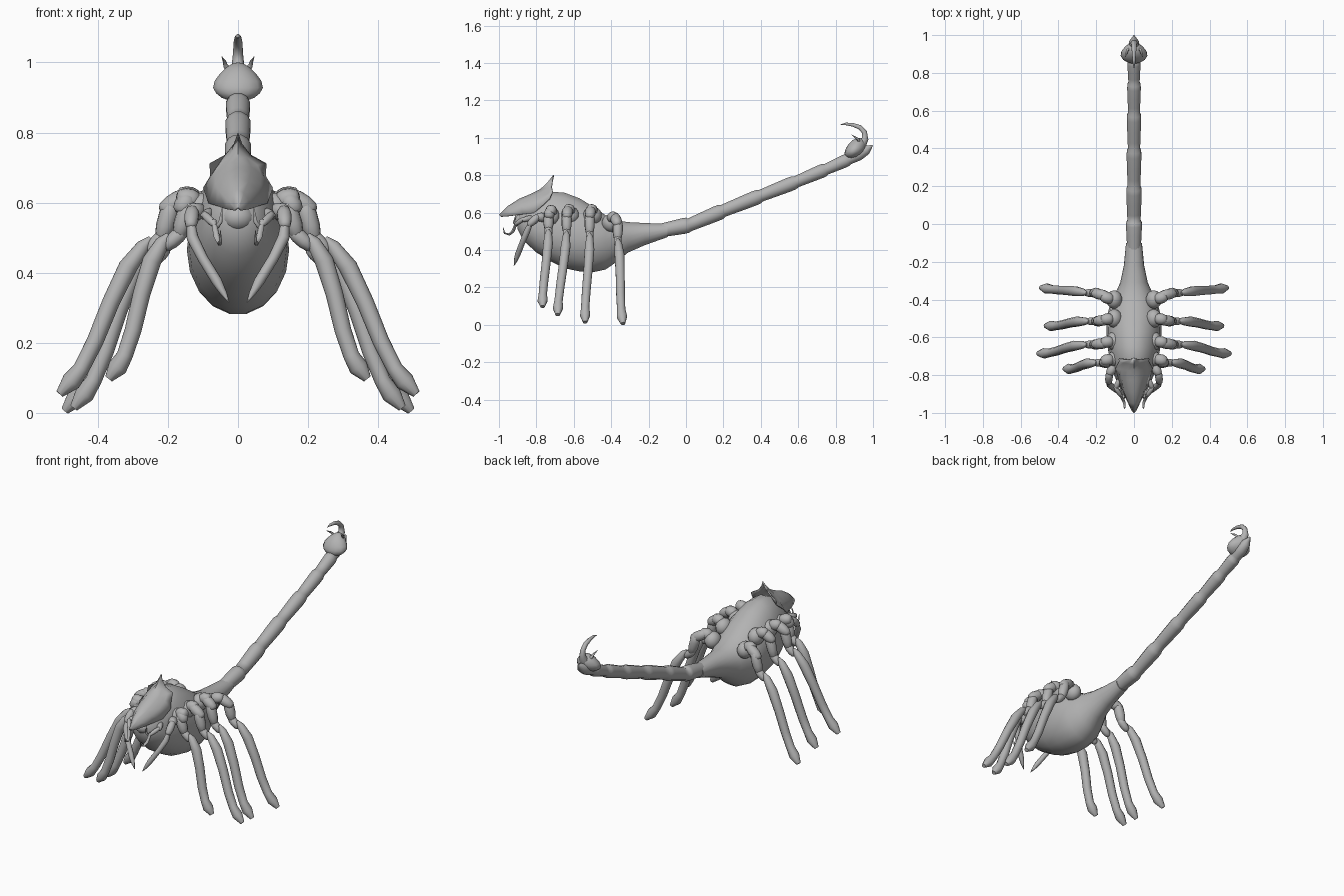
import bpy, bmesh, math
from mathutils import Vector

if "Cube" in bpy.data.objects:
    bpy.data.objects.remove(bpy.data.objects["Cube"])

shell = bpy.data.materials.new("grey shell")
shell.diffuse_color = (0.45, 0.45, 0.45, 1)
shell.use_nodes = True
shell.node_tree.nodes["Principled BSDF"].inputs["Base Color"].default_value = shell.diffuse_color


def finish(name, bm, mirror=False, angle=60, thick=0):
    bmesh.ops.recalc_face_normals(bm, faces=bm.faces)
    me = bpy.data.meshes.new(name)
    bm.to_mesh(me)
    bm.free()
    me.materials.append(shell)
    ob = bpy.data.objects.new(name, me)
    bpy.context.collection.objects.link(ob)
    bpy.ops.object.select_all(action='DESELECT')
    ob.select_set(True)
    bpy.context.view_layer.objects.active = ob
    bpy.ops.object.shade_smooth_by_angle(angle=math.radians(angle))
    if thick:
        ob.modifiers.new("thickness", 'SOLIDIFY').thickness = thick
    if mirror:
        m = ob.modifiers.new("mirror", 'MIRROR')
        m.use_mirror_merge = False
    return ob


def skin(bm, rings):
    """Bridge vertex rings and cap both ends."""
    rings = [[bm.verts.new(p) for p in r] for r in rings]
    n = len(rings[0])
    for a, b in zip(rings, rings[1:]):
        for i in range(n):
            j = (i + 1) % n
            bm.faces.new((a[i], a[j], b[j], b[i]))
    bm.faces.new(rings[0])
    bm.faces.new(rings[-1][::-1])


def tube(bm, pts, sides=10):
    """Tapered tube through (x, y, z, radius) points."""
    c = [Vector(p[:3]) for p in pts]
    side = None
    rings = []
    for i, p in enumerate(pts):
        d = (c[min(i + 1, len(c) - 1)] - c[max(i - 1, 0)]).normalized()
        if side is None:
            side = d.orthogonal()
        side = (side - d * side.dot(d)).normalized()
        up = d.cross(side)
        rings.append([c[i] + p[3] * (side * math.cos(t) + up * math.sin(t))
                      for t in (2 * math.pi * k / sides for k in range(sides))])
    skin(bm, rings)


def pod(bm, a, b, r):
    """Rounded limb segment from a to b."""
    a, b = Vector(a), Vector(b)
    prof = ((0, .4), (.1, .8), (.35, 1), (.65, .97), (.9, .75), (1, .4))
    tube(bm, [(*a.lerp(b, t), r * f) for t, f in prof])


def blob(bm, centre, size):
    """Ellipsoid."""
    new = bmesh.ops.create_uvsphere(bm, u_segments=14, v_segments=9, radius=1)["verts"]
    for v in new:
        v.co = Vector(centre) + Vector(a * b for a, b in zip(v.co, size))
    return new


# Body: rows of y, top, bottom, widest height, half width
rows = [(-.90, .585, .51, .55, .035), (-.87, .63, .45, .54, .075), (-.80, .68, .385, .51, .105),
        (-.72, .715, .335, .49, .128), (-.65, .71, .30, .475, .14), (-.57, .68, .283, .465, .146),
        (-.49, .63, .28, .46, .143), (-.43, .588, .293, .46, .128), (-.37, .56, .335, .465, .10),
        (-.31, .55, .385, .475, .073), (-.22, .545, .425, .49, .054), (-.10, .54, .468, .505, .042)]
bm = bmesh.new()
rings = []
for y, top, bot, mid, w in rows:
    ring = []
    for k in range(18):
        t = 2 * math.pi * k / 18
        s = math.sin(t)
        ring.append((w * math.cos(t), y, mid + s * (top - mid if s > 0 else mid - bot)))
    rings.append(ring)
skin(bm, rings)
finish("body", bm)

# Tail: one wavy tube, pinched softly where the segments meet
path = [Vector(p) for p in ((0, -.13, .505), (0, .02, .535), (0, .20, .61), (0, .40, .69),
                            (0, .59, .765), (0, .75, .832), (0, .87, .885), (0, .93, .915))]
bm = bmesh.new()
pts = []
for i, (a, b) in enumerate(zip(path, path[1:])):
    r = .0415 - .0015 * i
    pts += [(*a.lerp(b, t), r * f) for t, f in ((0, .9), (.2, .94), (.5, 1), (.8, 1.05), (.93, 1.02))]
tube(bm, pts + [(0, .935, .918, .032), (0, .965, .935, .026), (0, .998, .96, .003)], 12)
finish("tail", bm)

# Venom bulb: wide low front, narrowing upward and to the rear
bm = bmesh.new()
for v in blob(bm, (0, 0, 0), (1, 1, 1)):
    x, y, z = v.co
    w = .074 * (1 - .35 * max(z, 0) - .25 * max(y, 0))
    v.co = (x * w, .905 + y * .053 + .022 * z, .936 + z * (.064 if z > 0 else .048))
finish("bulb", bm)

# Curved stinger and the small spikes beside it
bm = bmesh.new()
tube(bm, [(0, .935, .965, .03), (0, .958, .995, .018), (0, .954, 1.03, .014), (0, .93, 1.056, .013),
          (0, .89, 1.07, .010), (0, .855, 1.074, .007), (0, .825, 1.07, .001)])
finish("stinger", bm)
bm = bmesh.new()
tube(bm, [(.025, .925, .975, .011), (.036, .92, .992, .007), (.039, .905, 1.003, .005),
          (.046, .885, 1.016, .001)], 6)
finish("bulb_spike", bm, True)

# Head shield: rows of (x, y, z) from the ridge outward to the rim
half = [[(0, -1, .588), (.004, -.998, .586), (.008, -.995, .583), (.012, -.99, .578)],
        [(0, -.95, .637), (.016, -.947, .628), (.03, -.943, .608), (.036, -.94, .582)],
        [(0, -.89, .675), (.03, -.885, .66), (.055, -.88, .635), (.064, -.875, .592)],
        [(0, -.83, .70), (.036, -.825, .685), (.064, -.82, .655), (.084, -.815, .598)],
        [(0, -.78, .725), (.036, -.775, .705), (.066, -.77, .681), (.10, -.765, .642)],
        [(0, -.745, .757), (.025, -.74, .730), (.056, -.735, .707), (.08, -.73, .675)],
        [(0, -.71, .80), (.012, -.715, .768), (.036, -.72, .737), (.081, -.715, .712)]]
bm = bmesh.new()
grid = [[bm.verts.new((-x, y, z)) for x, y, z in r[:0:-1]] + [bm.verts.new(p) for p in r] for r in half]
for a, b in zip(grid, grid[1:]):
    for i in range(len(a) - 1):
        bm.faces.new((a[i], a[i + 1], b[i + 1], b[i]))
finish("head_shield", bm, thick=.006)

# Blunt face under the shield
bm = bmesh.new()
blob(bm, (0, -.872, .557), (.048, .045, .04))
finish("face", bm)

# Legs: name, hip y, knee y, hip height, knee x, knee height, foot
legs = [("first", -.715, -.735, .60, .185, .515, (.365, -.768, .095)),
        ("second", -.62, -.638, .605, .235, .505, (.505, -.687, .052)),
        ("third", -.50, -.515, .605, .225, .495, (.465, -.54, .012)),
        ("fourth", -.40, -.365, .565, .235, .465, (.49, -.338, .004))]
for name, hy, ky, hz, kx, kz, foot in legs:
    bm = bmesh.new()
    my = (hy + ky) / 2
    # Round hip plate, thigh and short joints
    blob(bm, (.105, hy, hz - .02), (.043, .05 if name != "first" else .04, .048))
    pod(bm, (.11, hy, hz + .005), (.175, my, hz + .016), .031)
    pod(bm, (.135, my, hz + .02), (kx - .015, ky, hz - .03), .029)
    pod(bm, (kx - .05, ky, hz + .005), (kx - .015, ky, kz - .015), .028)
    pod(bm, (kx - .035, ky, kz + .01), (kx + .025, ky, kz - .045), .022)
    # Long shin ending in an oblique wedge foot
    k, f = Vector((kx + .015, ky, kz - .005)), Vector(foot)
    shin = []
    for t, bow, r in ((0, 0, .006), (.06, .005, .02), (.2, .013, .027), (.42, .006, .025),
                      (.65, -.008, .024), (.82, -.012, .023), (.91, -.006, .028), (1, .004, .012)):
        p = k.lerp(f, t) + Vector((bow, bow * .3, bow * .5))
        shin.append((*p, r))
    tube(bm, shin)
    finish(name + "_leg", bm, True)

# Feelers: jointed arms ending in long inward spikes
bm = bmesh.new()
pod(bm, (.10, -.74, .57), (.135, -.80, .58), .025)
pod(bm, (.13, -.785, .585), (.135, -.845, .53), .021)
tube(bm, [(.135, -.83, .545, .012), (.13, -.85, .50, .017), (.10, -.875, .44, .015),
          (.06, -.90, .375, .015), (.04, -.912, .34, .009), (.025, -.92, .315, .001)], 8)
finish("feeler", bm, True)

# Jaws: thin hooked pincers below the shield
bm = bmesh.new()
pod(bm, (.075, -.82, .575), (.10, -.875, .56), .015)
pod(bm, (.10, -.865, .57), (.065, -.915, .535), .012)
tube(bm, [(.07, -.905, .55, .008), (.06, -.925, .50, .009), (.052, -.945, .483, .007),
          (.05, -.97, .49, .005), (.05, -.978, .52, .001)], 6)
tube(bm, [(.062, -.905, .53, .008), (.05, -.92, .545, .006), (.045, -.912, .585, .001)], 6)
finish("jaw", bm, True)
